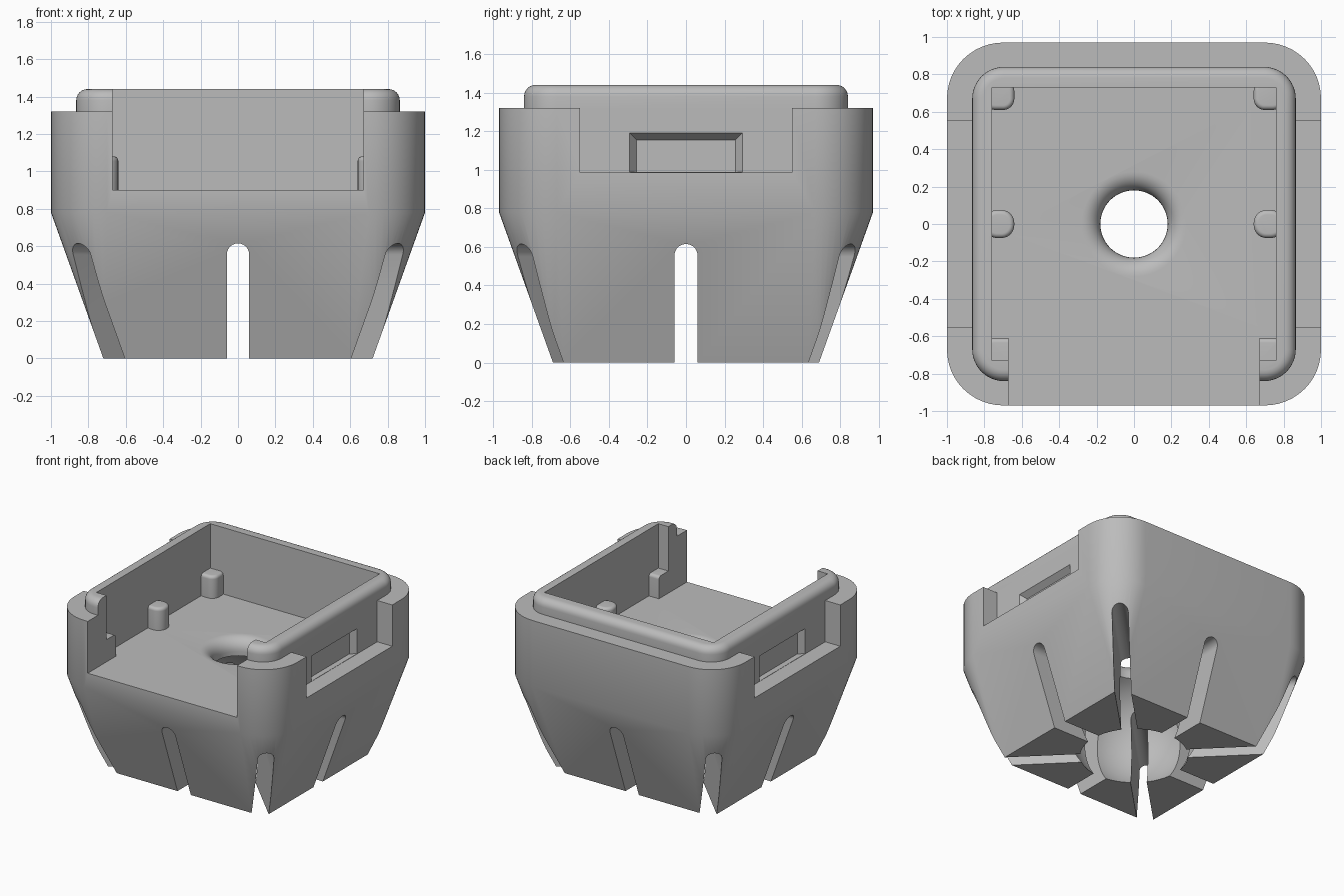
import bpy, bmesh
from math import sin, cos, pi, radians
from mathutils import Matrix

cube = bpy.data.objects.get("Cube")
if cube:
    bpy.data.objects.remove(cube, do_unlink=True)

grey = bpy.data.materials.new("plain grey")
grey.use_nodes = True
grey.diffuse_color = (0.5, 0.5, 0.5, 1)
grey.node_tree.nodes["Principled BSDF"].inputs["Base Color"].default_value = (0.5, 0.5, 0.5, 1)


def finish(name, bm):
    bmesh.ops.recalc_face_normals(bm, faces=bm.faces)
    mesh = bpy.data.meshes.new(name)
    bm.to_mesh(mesh)
    bm.free()
    mesh.materials.append(grey)
    obj = bpy.data.objects.new(name, mesh)
    bpy.context.collection.objects.link(obj)
    return obj


def loft(name, rings):
    """Skin closed rings of equal length and cap both ends."""
    bm = bmesh.new()
    loops = [[bm.verts.new(p) for p in ring] for ring in rings]
    n = len(loops[0])
    for a, b in zip(loops, loops[1:]):
        for i in range(n):
            j = (i + 1) % n
            bm.faces.new((a[i], a[j], b[j], b[i]))
    bm.faces.new(loops[0])
    bm.faces.new(loops[-1])
    return finish(name, bm)


def rounded(hx, hy, r, z, cx=0, cy=0, steps=12):
    """Rounded rectangle ring."""
    ring = []
    for k, (sx, sy) in enumerate(((1, 1), (-1, 1), (-1, -1), (1, -1))):
        for i in range(steps + 1):
            a = pi / 2 * (k + i / steps)
            ring.append((cx + sx * (hx - r) + r * cos(a), cy + sy * (hy - r) + r * sin(a), z))
    return ring


def domed(name, hx, hy, r, z0, z1, fillet, cx=0, cy=0):
    """Rounded block with a filleted top edge."""
    rings = [rounded(hx, hy, r, z0, cx, cy)]
    for i in range(7):
        a = pi / 2 * i / 6
        d = fillet * (1 - cos(a))
        rings.append(rounded(hx - d, hy - d, r - d, z1 - fillet + fillet * sin(a), cx, cy))
    return loft(name, rings)


def rect(x0, x1, y0, y1, z):
    return [(x0, y0, z), (x1, y0, z), (x1, y1, z), (x0, y1, z)]


def box(name, x0, x1, y0, y1, z0, z1):
    return loft(name, [rect(x0, x1, y0, y1, z0), rect(x0, x1, y0, y1, z1)])


def combine(target, tool, operation):
    mod = target.modifiers.new(operation, 'BOOLEAN')
    mod.operation, mod.solver, mod.object = operation, 'EXACT', tool
    bpy.context.view_layer.objects.active = target
    bpy.ops.object.modifier_apply(modifier=mod.name)
    bpy.data.objects.remove(tool, do_unlink=True)


def cut(tool):
    combine(body, tool, 'DIFFERENCE')


def add(tool):
    combine(body, tool, 'UNION')


# Housing: rounded square shell tapering to a sharp square foot
body = loft("socket_housing", [rounded(0.72, 0.69, 0.004, 0),
                               rounded(1, 0.97, 0.3, 0.78),
                               rounded(1, 0.97, 0.3, 1.32)])

# Side notches, then the raised lip behind them
for s in (-1, 1):
    cut(box("side_notch", *sorted((s * 0.84, s * 1.1)), -0.55, 0.55, 0.985, 1.5))
add(domed("lip", 0.865, 0.84, 0.17, 0.93, 1.44, 0.06))

# Tray recess
cut(box("tray", -0.76, 0.76, -0.73, 0.73, 0.9, 1.6))

# Support posts along the tray walls
for s in (-1, 1):
    add(domed("back_post", 0.08, 0.08, 0.06, 0.85, 1.08, 0.025, s * 0.72, 0.69))
    add(domed("middle_post", 0.08, 0.075, 0.07, 0.85, 1.08, 0.025, s * 0.72, 0))
    add(domed("front_post", 0.08, 0.08, 0.04, 0.85, 1.08, 0.025, s * 0.71, -0.69))

# Front opening
cut(box("front_opening", -0.67, 0.67, -1.2, -0.55, 0.9, 1.6))

# Latch recess with sloped sides in each notch
for s in (-1, 1):
    rings = []
    for x, grow in ((0.82, 0), (0.88, 0.06)):
        y, top = 0.257 + grow * 0.8, 1.155 + grow * 0.8
        rings.append([(s * x, -y, 0.987), (s * x, y, 0.987), (s * x, y, top), (s * x, -y, top)])
    cut(loft("latch_recess", rings))

# Ball socket with a flared throat, revolved about the vertical axis
radius, centre, throat = 0.5, 0.3, 0.18
profile = []
for i in range(25):
    a = radians(-50 + i * (118.9 / 24))
    profile.append((radius * cos(a), centre + radius * sin(a)))
for i in range(9):
    a = pi / 2 * i / 8
    profile.append((throat + 0.1 * (1 - cos(a)), 0.8 + 0.1 * sin(a)))
profile.append((throat + 0.1, 1))
cut(loft("ball_socket", [[(r * cos(2 * pi * i / 64), r * sin(2 * pi * i / 64), z)
                          for i in range(64)] for r, z in profile]))

# Round-topped flex slots through the faces and corners
for k in range(4):
    arch = [(-0.06, -0.1), (0.06, -0.1)]
    arch += [(0.06 * cos(pi * i / 12), 0.555 + 0.06 * sin(pi * i / 12)) for i in range(13)]
    slot = loft("flex_slot", [[(x, y, z) for x, z in arch] for y in (-2, 2)])
    slot.data.transform(Matrix.Rotation(k * pi / 4, 4, 'Z'))
    cut(slot)

# Smooth the curved surfaces, keep the edges crisp
bpy.ops.object.select_all(action='DESELECT')
body.select_set(True)
bpy.context.view_layer.objects.active = body
bpy.ops.object.shade_smooth_by_angle(angle=radians(25))
